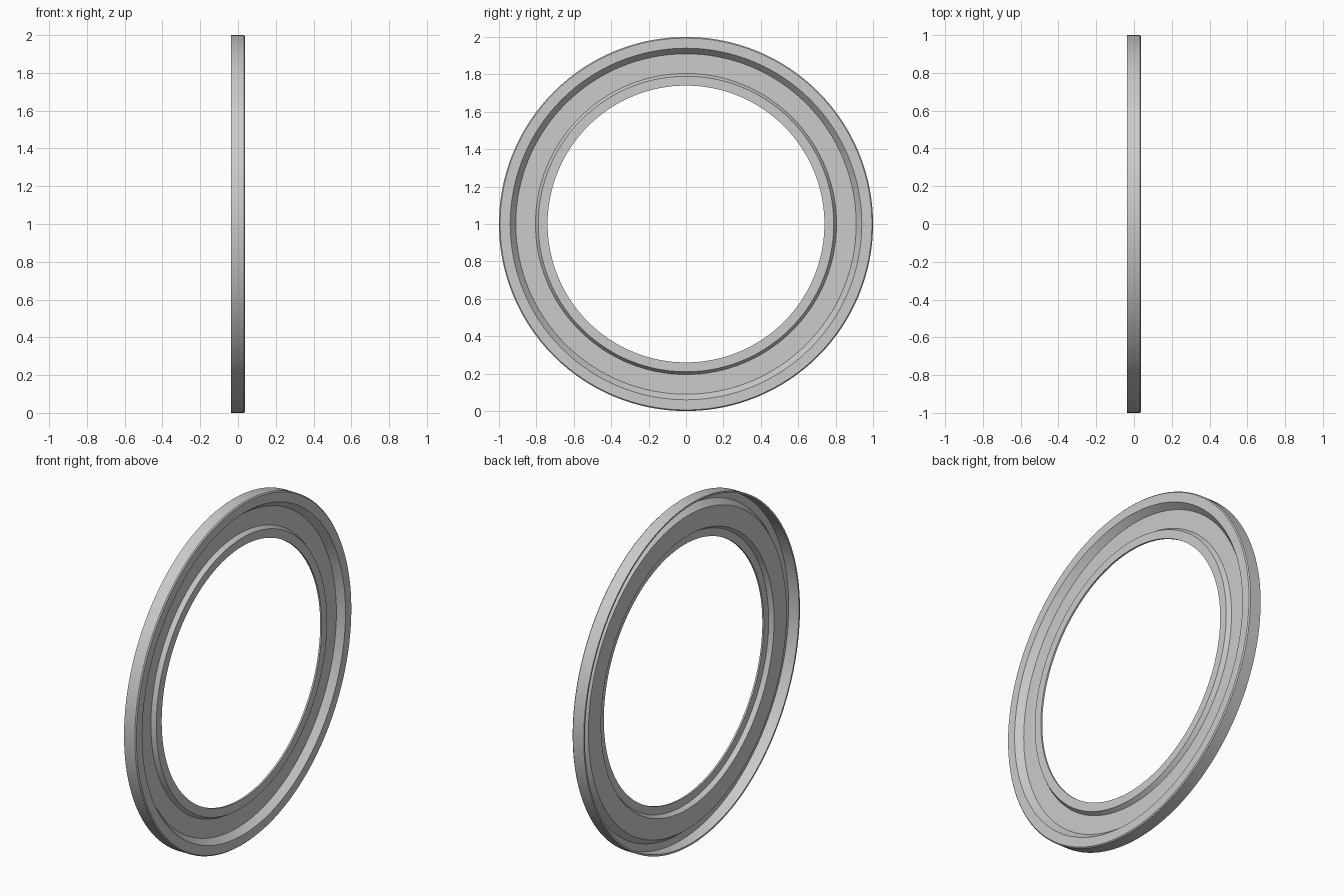
import bpy, bmesh, math
from mathutils import Vector

cube = bpy.data.objects.get("Cube")
if cube:
    bpy.data.objects.remove(cube, do_unlink=True)

SEGMENTS = 128

# One flat grey for the whole pressed ring
grey = bpy.data.materials.new("plain grey")
grey.use_nodes = True
colour = (0.6, 0.6, 0.6, 1)
grey.diffuse_color = colour
grey.node_tree.nodes["Principled BSDF"].inputs["Base Color"].default_value = colour

# Sheet cross-section as (radius, x): outer side, then back side
outer_side = [(0.74, 0.024), (0.79, 0.024), (0.805, 0.0), (0.91, 0.0),
              (0.94, 0.038), (0.994, 0.038), (1.0, 0.032), (1.0, -0.038)]
back_side = [(0.99, -0.038), (0.99, 0.028), (0.947, 0.028), (0.917, -0.01),
             (0.80, -0.01), (0.785, 0.014), (0.74, 0.014)]


def ring(name, profile, material):
    """Sweep a closed profile round the x axis, standing on the ground."""
    bm = bmesh.new()
    verts = [bm.verts.new((x, 0, r)) for r, x in profile]
    edges = [bm.edges.new((verts[i - 1], verts[i])) for i in range(len(verts))]
    bmesh.ops.spin(bm, geom=verts + edges, cent=(0, 0, 0), axis=(1, 0, 0),
                   angle=math.tau, steps=SEGMENTS, use_merge=True)
    bmesh.ops.remove_doubles(bm, verts=bm.verts, dist=0.0001)
    bmesh.ops.recalc_face_normals(bm, faces=bm.faces)
    bmesh.ops.translate(bm, verts=bm.verts, vec=Vector((0, 0, 1)))
    mesh = bpy.data.meshes.new(name)
    bm.to_mesh(mesh)
    bm.free()
    mesh.materials.append(material)
    obj = bpy.data.objects.new(name, mesh)
    bpy.context.collection.objects.link(obj)
    return obj


pressed_ring = ring("pressed_ring", outer_side + back_side, grey)

# Smooth round the ring, crisp at the folds
bpy.ops.object.select_all(action="DESELECT")
pressed_ring.select_set(True)
bpy.context.view_layer.objects.active = pressed_ring
bpy.ops.object.shade_smooth_by_angle(angle=math.radians(30))
